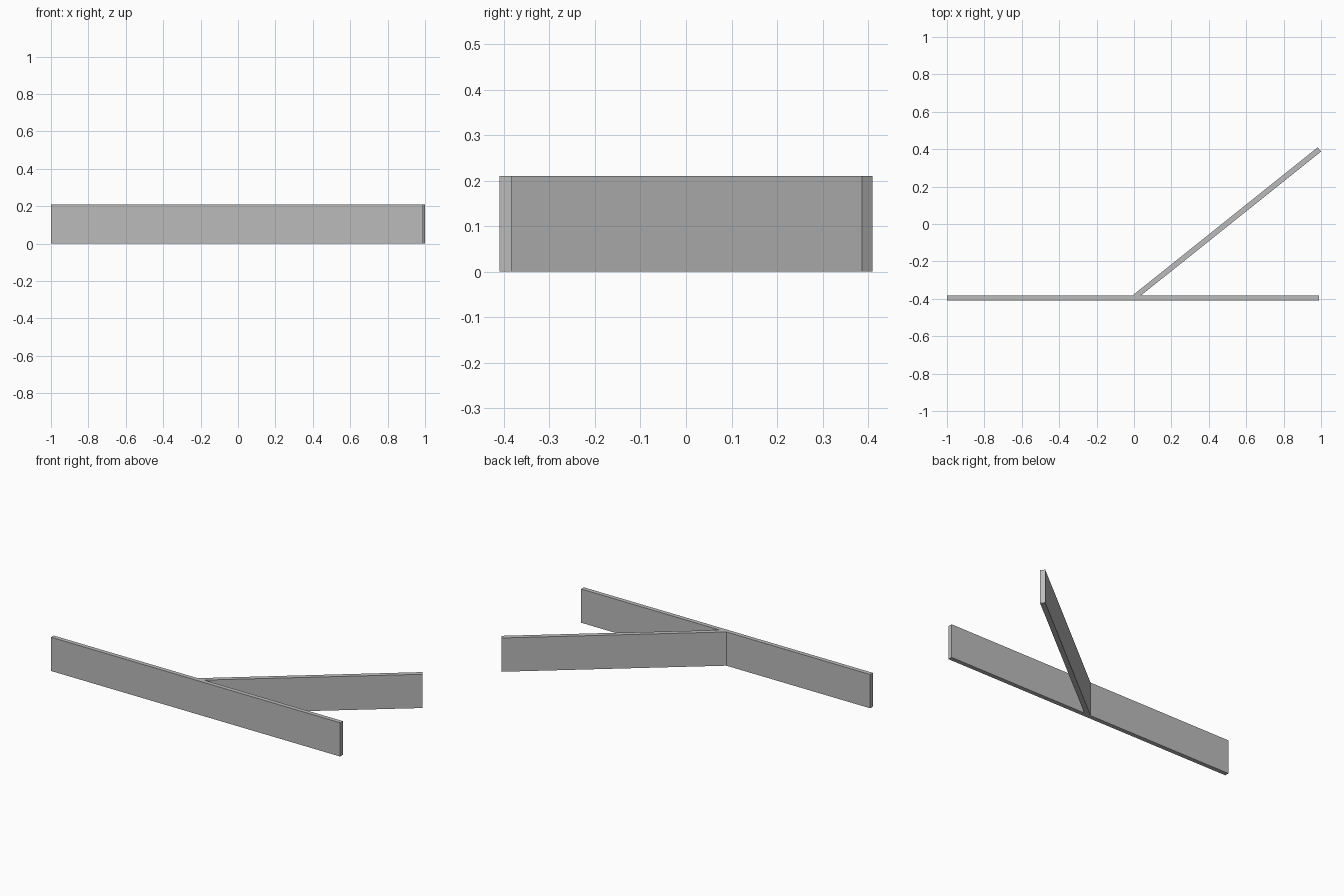
import bpy
import bmesh

HEIGHT = 0.21
WALL_BACK = -0.383

cube = bpy.data.objects.get("Cube")
if cube:
    bpy.data.objects.remove(cube, do_unlink=True)

# Single plain grey
grey = bpy.data.materials.new("plain grey")
grey.use_nodes = True
color = (0.5, 0.5, 0.5, 1.0)
grey.diffuse_color = color
grey.node_tree.nodes["Principled BSDF"].inputs["Base Color"].default_value = color


def upright_panel(name, footprint):
    """Raise a flat footprint into a straight-sided panel."""
    bm = bmesh.new()
    base = bm.faces.new([bm.verts.new((x, y, 0)) for x, y in footprint])
    raised = bmesh.ops.extrude_face_region(bm, geom=[base], use_keep_orig=True)
    top = [v for v in raised["geom"] if isinstance(v, bmesh.types.BMVert)]
    bmesh.ops.translate(bm, verts=top, vec=(0, 0, HEIGHT))
    bmesh.ops.recalc_face_normals(bm, faces=bm.faces)
    mesh = bpy.data.meshes.new(name)
    bm.to_mesh(mesh)
    bm.free()
    mesh.materials.append(grey)
    panel = bpy.data.objects.new(name, mesh)
    bpy.context.collection.objects.link(panel)
    return panel


# Long straight panel along the front
upright_panel("long_panel", [(-1, -0.41), (0.99, -0.41), (0.99, WALL_BACK), (-1, WALL_BACK)])

# Angled panel, its foot cut flush against the back of the long one
upright_panel("angled_panel", [(-0.009, WALL_BACK), (0.036, WALL_BACK), (1, 0.387), (0.982, 0.41)])
